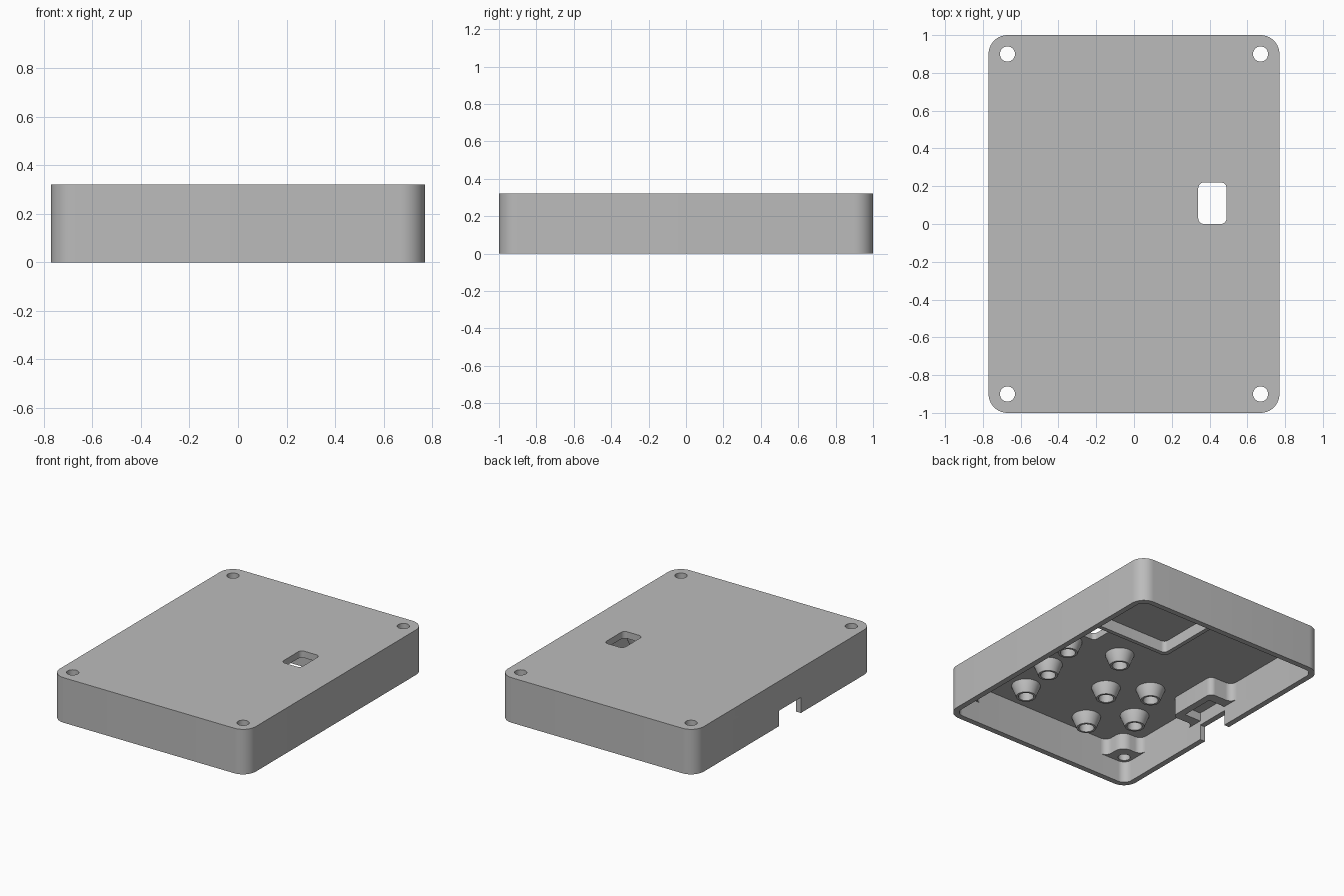
import bpy
import bmesh
from math import sin, cos, radians, pi

cube = bpy.data.objects.get("Cube")
if cube:
    bpy.data.objects.remove(cube, do_unlink=True)

HX, HY, TOP = 0.77, 1.0, 0.32      # outer half sizes and height
WALL, CEIL, R = 0.04, 0.272, 0.10  # wall, underside of the lid, corner radius
SINK = 0.006                       # how far parts run into the shell

grey = bpy.data.materials.new("plain_grey")
grey.use_nodes = True
grey.diffuse_color = (0.5, 0.5, 0.5, 1)
grey.node_tree.nodes["Principled BSDF"].inputs["Base Color"].default_value = grey.diffuse_color


def finish(name, bm):
    bmesh.ops.recalc_face_normals(bm, faces=bm.faces)
    mesh = bpy.data.meshes.new(name)
    bm.to_mesh(mesh)
    bm.free()
    mesh.materials.append(grey)
    ob = bpy.data.objects.new(name, mesh)
    bpy.context.collection.objects.link(ob)
    return ob


def arc(cx, cy, r, a0, a1, n=10):
    angles = [radians(a0 + (a1 - a0) * i / n) for i in range(n + 1)]
    return [(cx + r * cos(a), cy + r * sin(a)) for a in angles]


def rounded(x0, x1, y0, y1, r):
    return (arc(x1 - r, y1 - r, r, 0, 90) + arc(x0 + r, y1 - r, r, 90, 180)
            + arc(x0 + r, y0 + r, r, 180, 270) + arc(x1 - r, y0 + r, r, 270, 360))


def prism(name, outline, z0, z1):
    bm = bmesh.new()
    face = bm.faces.new([bm.verts.new((x, y, z0)) for x, y in outline])
    out = bmesh.ops.extrude_face_region(bm, geom=[face])
    verts = [g for g in out["geom"] if isinstance(g, bmesh.types.BMVert)]
    bmesh.ops.translate(bm, verts=verts, vec=(0, 0, z1 - z0))
    if face.is_valid and len([f for f in bm.faces if len(f.verts) == len(outline)]) < 2:
        bm.faces.new([v for v in bm.verts if abs(v.co.z - z0) < 1e-6])
    return finish(name, bm)


def lathe(name, profile, x, y):
    bm = bmesh.new()
    vs = [bm.verts.new((x + r, y, z)) for r, z in profile]
    edges = [bm.edges.new(p) for p in zip(vs, vs[1:])]
    bmesh.ops.spin(bm, geom=vs + edges, cent=(x, y, 0), axis=(0, 0, 1),
                   angle=2 * pi, steps=32, use_duplicate=False)
    bmesh.ops.remove_doubles(bm, verts=bm.verts, dist=1e-5)
    return finish(name, bm)


def cut(ob, outline, z0, z1):
    cutter = prism("cutter", outline, z0, z1)
    cutter.hide_render = True
    mod = ob.modifiers.new("cut", "BOOLEAN")
    mod.operation, mod.solver, mod.object = "DIFFERENCE", "EXACT", cutter
    bpy.context.view_layer.objects.active = ob
    bpy.ops.object.modifier_apply(modifier=mod.name)
    bpy.data.objects.remove(cutter, do_unlink=True)


def screw_hole(sx, sy):
    return arc(sx * 0.67, sy * 0.9, 0.04, 0, 348.75, 31)


parts = []
corners = {"front_right": (-1, -1), "front_left": (1, -1),
           "back_right": (-1, 1), "back_left": (1, 1)}

# Case shell with cavity, lid window, cable notch and screw holes
shell = prism("case_shell", rounded(-HX, HX, -HY, HY, R), 0, TOP)
cut(shell, rounded(WALL - HX, HX - WALL, WALL - HY, HY - WALL, R - WALL), -0.1, CEIL)
cut(shell, rounded(0.34, 0.49, 0, 0.22, 0.03), 0.2, 0.4)
cut(shell, [(-0.9, -0.19), (-0.7, -0.19), (-0.7, 0.056), (-0.9, 0.056)], -0.1, 0.11)
for sx, sy in corners.values():
    cut(shell, screw_hole(sx, sy), 0.2, 0.4)
parts.append(shell)

# Corner screw bosses, blended into the walls
boss_outline = ([(0.735, 0.75)] + arc(0.68, 0.75, 0.05, 0, 90)
                + arc(0.64, 0.87, 0.07, 270, 180)
                + arc(0.52, 0.91, 0.05, 0, 90)
                + [(0.52, 0.965), (0.67, 0.965), (0.72, 0.95), (0.735, 0.9)])
for label, (sx, sy) in corners.items():
    boss = prism(label + "_screw_boss", [(sx * x, sy * y) for x, y in boss_outline],
                 0.155, CEIL + SINK)
    cut(boss, screw_hole(sx, sy), 0, 0.4)
    parts.append(boss)

# Cable port housing on the right wall, with its socket recess
housing = prism("port_housing", [(-0.735, 0.18)] + arc(-0.68, 0.18, 0.05, 180, 270)
                + arc(-0.59, 0.09, 0.04, 90, 0) + arc(-0.59, -0.22, 0.04, 0, -90)
                + arc(-0.68, -0.31, 0.05, 90, 180) + [(-0.735, -0.31)],
                0.14, CEIL + SINK)
cut(housing, [(-0.73, -0.19), (-0.6, -0.19), (-0.6, 0.056), (-0.73, 0.056)], 0, 0.2)
parts.append(housing)

# L-shaped rib that closes off the back left compartment
rib = ([(0.735, 0.25)] + arc(-0.03, 0.28, 0.03, 270, 180, 4) + [(-0.06, 0.965), (-0.03, 0.965)]
       + arc(0, 0.31, 0.03, 180, 270, 4) + [(0.735, 0.28)])
parts.append(prism("compartment_rib", rib, 0.19, CEIL + SINK))

# Hollow tapered pegs under the lid
peg_profile = [(0.095, CEIL + SINK), (0.095, CEIL - 0.005), (0.065, 0.19),
               (0.05, 0.19), (0.045, CEIL)]
pegs = [(0.30, -0.75), (0.37, -0.44), (0.46, -0.13), (0.09, -0.04),
        (-0.12, -0.43), (-0.36, -0.26), (-0.27, -0.81), (-0.50, -0.59)]
for i, (x, y) in enumerate(pegs):
    parts.append(lathe("peg_%d" % (i + 1), peg_profile, x, y))

# Smooth the rounded sides, keep the edges crisp
bpy.ops.object.select_all(action="DESELECT")
for ob in parts:
    ob.select_set(True)
bpy.context.view_layer.objects.active = shell
bpy.ops.object.shade_smooth_by_angle(angle=radians(30))
